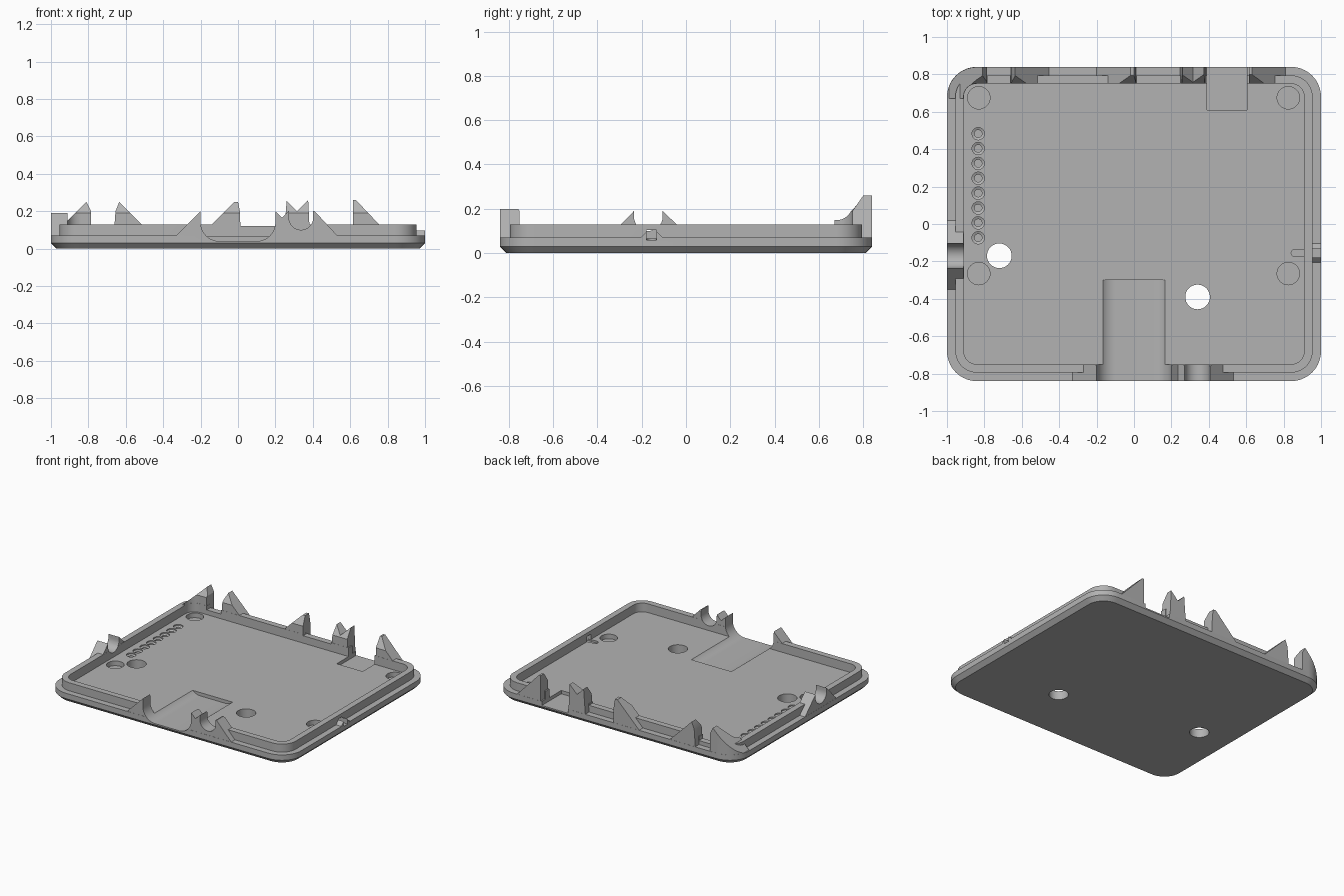
import bpy, bmesh
from math import sin, cos, pi, radians

cube = bpy.data.objects.get("Cube")
if cube:
    bpy.data.objects.remove(cube, do_unlink=True)

HX, HY, R = 1.0, 0.84, 0.16      # outer half sizes and corner radius
FLOOR, LEDGE, RIM = 0.065, 0.07, 0.13

grey = bpy.data.materials.new("plain_grey")
grey.use_nodes = True
colour = (0.45, 0.45, 0.45, 1)
grey.diffuse_color = colour
grey.node_tree.nodes["Principled BSDF"].inputs["Base Color"].default_value = colour


def finish(name, bm):
    bmesh.ops.recalc_face_normals(bm, faces=bm.faces)
    mesh = bpy.data.meshes.new(name)
    bm.to_mesh(mesh)
    bm.free()
    mesh.materials.append(grey)
    obj = bpy.data.objects.new(name, mesh)
    bpy.context.collection.objects.link(obj)
    return obj


def rounded_ring(bm, inset, z, steps=10):
    r = R - inset
    ring = []
    for k, (sx, sy) in enumerate([(1, 1), (-1, 1), (-1, -1), (1, -1)]):
        for i in range(steps + 1):
            a = (k + i / steps) * pi / 2
            ring.append(bm.verts.new((sx * (HX - R) + r * cos(a),
                                      sy * (HY - R) + r * sin(a), z)))
    return ring


def bridge(bm, a, b):
    n = len(a)
    for i in range(n):
        j = (i + 1) % n
        bm.faces.new((a[i], a[j], b[j], b[i]))


def loft(name, sections, closed=False):
    """Stack of rounded rectangles given as (inset, height)."""
    bm = bmesh.new()
    rings = [rounded_ring(bm, *s) for s in sections]
    for a, b in zip(rings, rings[1:]):
        bridge(bm, a, b)
    if closed:
        bridge(bm, rings[-1], rings[0])
    else:
        bm.faces.new(rings[0])
        bm.faces.new(rings[-1])
    return finish(name, bm)


def add_prism(bm, axis, pts, lo, hi):
    """Extrude a (side, height) profile along x or y, or an (x, y) one along z."""
    place = {"x": lambda u, v, d: (d, u, v),
             "y": lambda u, v, d: (u, d, v),
             "z": lambda u, v, d: (u, v, d)}[axis]
    a = [bm.verts.new(place(u, v, lo)) for u, v in pts]
    b = [bm.verts.new(place(u, v, hi)) for u, v in pts]
    bridge(bm, a, b)
    bm.faces.new(a)
    bm.faces.new(b)


def prism(name, axis, pts, lo, hi):
    bm = bmesh.new()
    add_prism(bm, axis, pts, lo, hi)
    return finish(name, bm)


def arc(cx, cy, r, start, end, n=16):
    return [(cx + r * cos(radians(start + (end - start) * i / n)),
             cy + r * sin(radians(start + (end - start) * i / n))) for i in range(n + 1)]


def box(u0, u1, v0, v1):
    return [(u0, v0), (u1, v0), (u1, v1), (u0, v1)]


def hole(x, y, stack):
    """Round cutter from (radius, height) steps."""
    bm = bmesh.new()
    rings = [[bm.verts.new((x + r * cos(i * pi / 16), y + r * sin(i * pi / 16), z))
              for i in range(32)] for r, z in stack]
    for a, b in zip(rings, rings[1:]):
        bridge(bm, a, b)
    bm.faces.new(rings[0])
    bm.faces.new(rings[-1])
    return finish("hole_cutter", bm)


def boolean(target, other, operation):
    mod = target.modifiers.new(operation.lower(), "BOOLEAN")
    mod.operation = operation
    mod.solver = "EXACT"
    mod.object = other
    bpy.context.view_layer.objects.active = target
    bpy.ops.object.modifier_apply(modifier=mod.name)
    bpy.data.objects.remove(other, do_unlink=True)


# Tray: chamfered base, outer ledge, raised lip and sunken floor
tray = loft("case_tray", [(0.03, 0), (0, 0.03), (0, LEDGE), (0.045, LEDGE),
                          (0.045, RIM), (0.09, RIM), (0.09, FLOOR)])

# Teeth: pointed wall pieces beside the port openings
B = 0.06
back_teeth = [
    [(-1.0, B), (-0.81, 0.25), (-0.785, 0.2), (-0.785, B)],
    [(-0.665, B), (-0.655, 0.2), (-0.635, 0.25), (-0.445, B)],
    [(-0.21, B), (-0.02, 0.25), (0.0, 0.25), (0.01, 0.2), (0.015, B)],
    [(0.245, B), (0.26, 0.255), (0.315, 0.2), (0.375, 0.26), (0.385, B)],
    [(0.615, B), (0.615, 0.26), (0.63, 0.26), (0.82, B)]]
front_teeth = [(-0.34, B), (-0.2, 0.2), (0.2, 0.2), (0.235, 0.165),
               (0.27, 0.2), (0.41, 0.2), (0.54, B)]
left_teeth = [(-0.36, B), (-0.235, 0.19), (-0.105, 0.19), (0.03, B)]
right_bump = [(-0.215, B), (-0.175, 0.1), (-0.135, 0.1), (-0.095, B)]
bm = bmesh.new()
for pts in back_teeth:
    add_prism(bm, "y", pts, 0.67, 0.9)
add_prism(bm, "y", front_teeth, -0.9, -0.7)
add_prism(bm, "x", left_teeth, -1.1, -0.85)
add_prism(bm, "x", right_bump, 0.93, 1.1)
teeth = finish("wall_teeth", bm)
wall = loft("wall_ring", [(0.001, 0.05), (0.001, 0.3), (0.04, 0.3), (0.04, 0.26),
                          (0.089, 0.19), (0.089, 0.05)], closed=True)
boolean(teeth, wall, "INTERSECT")
boolean(tray, teeth, "UNION")

# Front trough and the two round cable openings
trough = ([(-0.2, 0.4)] + arc(-0.1, 0.14, 0.1, 180, 270)
          + arc(0.1, 0.14, 0.1, 270, 360) + [(0.2, 0.4)])
cutters = [prism("trough_cutter", "y", trough, -0.95, -0.3)]


def round_slot(c):
    return [(c - 0.065, 0.4)] + arc(c, 0.165, 0.065, 180, 360) + [(c + 0.065, 0.4)]


cutters.append(prism("jack_cutter", "y", round_slot(0.337), -0.95, -0.7))
cutters.append(prism("cable_cutter", "x", round_slot(-0.17), -1.1, -0.85))

# Rectangular openings in the back wall
for x0, x1, z, y0 in [(-0.784, -0.664, 0.1, 0.7), (0.014, 0.246, 0.12, 0.7),
                      (0.39, 0.605, 0.04, 0.61)]:
    cutters.append(prism("port_cutter", "y", box(x0, x1, z, 0.4), y0, 0.95))

# Indicator channel in the floor and through the right wall
channel = [(0.94, -0.175), (0.94, -0.135)] + arc(0.86, -0.155, 0.02, 90, 270, 8)
cutters.append(prism("channel_cutter", "z", channel, 0.05, 0.1))
cutters.append(prism("window_cutter", "x", box(-0.178, -0.132, B, 0.104), 0.9, 1.1))

# Through holes, blind corner sockets and the row of countersunk sockets
for x, y in [(-0.72, -0.17), (0.34, -0.39)]:
    cutters.append(hole(x, y, [(0.066, -0.1), (0.066, 0.12)]))
for x in (-0.83, 0.825):
    for y in (0.675, -0.265):
        cutters.append(hole(x, y, [(0.06, 0.03), (0.06, 0.12)]))
for i in range(8):
    cutters.append(hole(-0.833, 0.483 - i * 0.0795,
                        [(0.02, 0.025), (0.02, 0.05), (0.033, 0.056), (0.033, 0.09)]))
for cutter in cutters:
    boolean(tray, cutter, "DIFFERENCE")

bpy.ops.object.select_all(action="DESELECT")
tray.select_set(True)
bpy.context.view_layer.objects.active = tray
bpy.ops.object.shade_smooth_by_angle(angle=radians(25))
